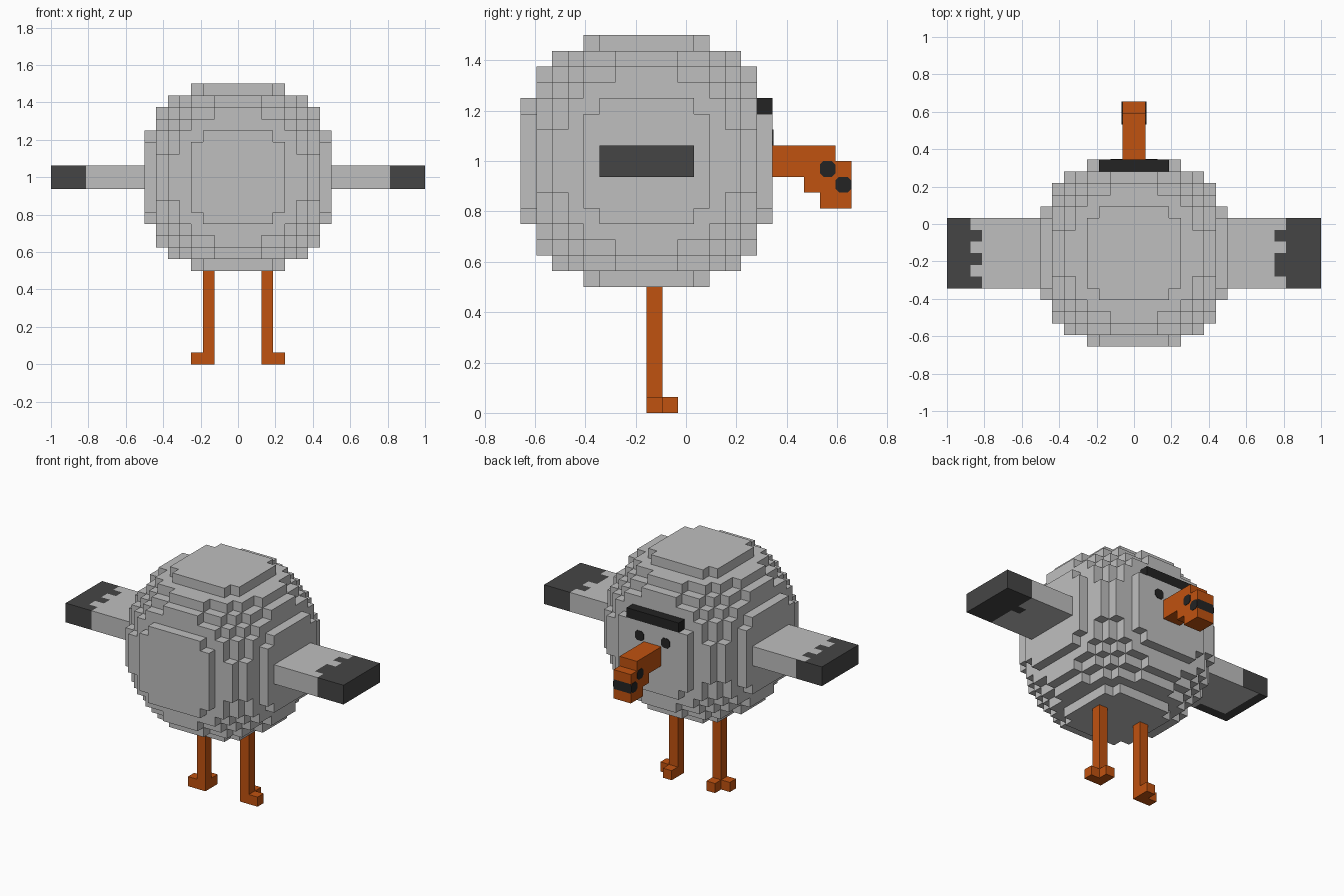
import bpy
import bmesh
from mathutils import Vector

cube = bpy.data.objects.get("Cube")
if cube:
    bpy.data.objects.remove(cube, do_unlink=True)

S = 1 / 16                                # block size
ORIGIN = Vector((0, -2.5 * S, 1.0))       # centre of the body
AXES = [Vector(a) for a in ((1, 0, 0), (0, 1, 0), (0, 0, 1))]


def material(name, rgb):
    mat = bpy.data.materials.new(name)
    mat.use_nodes = True
    mat.diffuse_color = (*rgb, 1)
    mat.node_tree.nodes["Principled BSDF"].inputs["Base Color"].default_value = (*rgb, 1)
    return mat


GREY = material("light grey", (0.52, 0.52, 0.52))
DARK = material("dark grey", (0.06, 0.06, 0.06))
ORANGE = material("orange", (0.53, 0.085, 0.005))
BLACK = material("black", (0.017, 0.017, 0.017))


def finish(name, bm, mats):
    mesh = bpy.data.meshes.new(name)
    bm.to_mesh(mesh)
    bm.free()
    for mat in mats:
        mesh.materials.append(mat)
    obj = bpy.data.objects.new(name, mesh)
    bpy.context.collection.objects.link(obj)
    return obj


def block_object(name, cells, mats, rule=lambda cell, normal: 0):
    """Outer skin of a set of blocks; rule picks a material for each face."""
    cells = set(cells)
    bm = bmesh.new()
    verts = {}

    def vert(p):
        key = tuple(round(c) for c in p)
        if key not in verts:
            verts[key] = bm.verts.new(ORIGIN + Vector(key) * S)
        return verts[key]

    for cell in sorted(cells):
        for a in range(3):
            u, v = AXES[(a + 1) % 3], AXES[(a + 2) % 3]
            for side in (-1, 1):
                normal = AXES[a] * side
                if tuple(int(c) for c in Vector(cell) + normal) in cells:
                    continue
                p = Vector(cell) + (AXES[a] if side > 0 else Vector())
                ring = [p, p + u, p + u + v, p + v]
                face = bm.faces.new([vert(q) for q in (ring if side > 0 else ring[::-1])])
                face.material_index = rule(cell, tuple(int(c) for c in normal))
    # Merge coplanar squares of one colour
    bmesh.ops.dissolve_limit(bm, angle_limit=0.01, verts=bm.verts, edges=bm.edges,
                             delimit={'MATERIAL'})
    return finish(name, bm, mats)


def box(i, j, k):
    return [(a, b, c) for a in range(*i) for b in range(*j) for c in range(*k)]


def dot(name, centre, axis):
    """Thin square plate with clipped corners, one block wide."""
    bm = bmesh.new()
    n = AXES[axis]
    u, v = AXES[(axis + 1) % 3], AXES[(axis + 2) % 3]
    h, c = 0.5, 0.27
    pts = [(h, -c), (h, c), (c, h), (-c, h), (-h, c), (-h, -c), (-c, -h), (c, -h)]
    mid = ORIGIN + Vector(centre) * S
    base = bm.faces.new([bm.verts.new(mid - n * 0.003 + (u * a + v * b) * S) for a, b in pts])
    top = bmesh.ops.extrude_face_region(bm, geom=[base])["geom"]
    bmesh.ops.translate(bm, vec=n * 0.006,
                        verts=[g for g in top if isinstance(g, bmesh.types.BMVert)])
    bmesh.ops.recalc_face_normals(bm, faces=bm.faces)
    return finish(name, bm, [BLACK])


# Round body, with the brow as the top row of the face plate
ball = [c for c in box((-8, 8), (-8, 8), (-8, 8))
        if sum((q + 0.5) ** 2 for q in c) < 75.5]
brow = [c for c in ball if c[1] == 7 and c[2] == 3]
block_object("body", ball, [GREY, BLACK], lambda c, n: int(c in brow))

# Wings with ragged dark tips
top_tip = {1: (3, 4, 3, 4, 4, 3), -1: (2, 3, 2, 3, 2, 3)}      # from +y to -y
under_tip = {1: (3, 3, 4, 3, 3, 3), -1: (1, 1, 1, 1, 1, 4)}


def wing_rule(side):
    def rule(c, n):
        outward = c[0] if side > 0 else -1 - c[0]
        row = 2 - c[1]
        length = top_tip[side][row] if n[2] > 0 else under_tip[side][row] if n[2] < 0 else 3
        return int(outward >= 16 - length)
    return rule


for side, label in ((1, "left"), (-1, "right")):
    span = (8, 16) if side > 0 else (-16, -8)
    block_object(label + "_wing", box(span, (-3, 3), (-1, 1)), [GREY, DARK], wing_rule(side))

    # Leg with an outer toe and a forward toe
    i = 2 if side > 0 else -3
    leg = box((i, i + 1), (0, 1), (-16, -8)) + [(i + side, 0, -16), (i, 1, -16)]
    block_object(label + "_leg", leg, [ORANGE])

    # Eye, nostril and side of the beak band
    dot(label + "_eye", (1.5 * side, 8, 1.5), 1)
    dot(label + "_nostril", (side, 11.5, -0.5), 0)
    dot(label + "_band_end", (side, 12.5, -1.5), 0)

# Hooked beak with a dark band across its end
beak = (box((-1, 1), (8, 12), (0, 1)) + box((-1, 1), (8, 13), (-1, 0))
        + box((-1, 1), (10, 13), (-2, -1)) + box((-1, 1), (11, 13), (-3, -2)))
block_object("beak", beak, [ORANGE, BLACK],
             lambda c, n: int(n[1] > 0 and c[1] == 12 and c[2] == -2))
